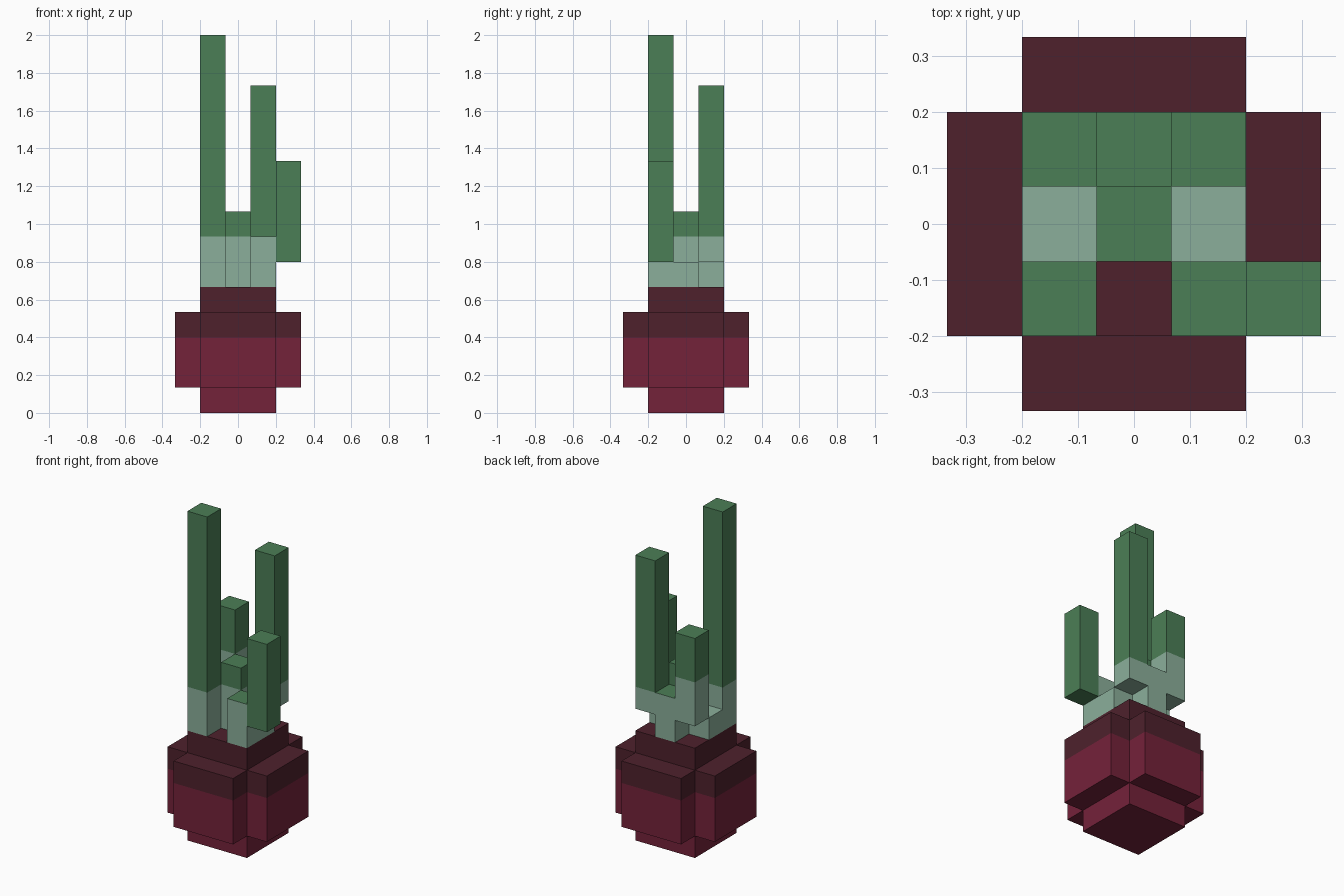
import bpy, bmesh

if "Cube" in bpy.data.objects:
    bpy.data.objects.remove(bpy.data.objects["Cube"])

U = 2 / 15  # one block


def material(name, r, g, b):
    def lin(c):
        c /= 255
        return c / 12.92 if c <= 0.04045 else ((c + 0.055) / 1.055) ** 2.4
    m = bpy.data.materials.new(name)
    m.diffuse_color = (lin(r), lin(g), lin(b), 1)
    m.use_nodes = True
    m.node_tree.nodes["Principled BSDF"].inputs["Base Color"].default_value = m.diffuse_color
    return m


GREEN = material("leaf green", 75, 126, 86)
PALE = material("pale green", 139, 175, 155)
DARK = material("dark maroon", 78, 33, 44)
RED = material("beet red", 116, 34, 58)


def block(name, lo, hi, split, lower, upper):
    """Box from lo to hi in block units; lower colour below the split height."""
    bm = bmesh.new()
    bmesh.ops.create_cube(bm, size=1)
    for v in bm.verts:
        v.co = [(lo[i] if v.co[i] < 0 else hi[i]) * U for i in range(3)]
    if lo[2] < split < hi[2]:
        bmesh.ops.bisect_plane(bm, geom=bm.verts[:] + bm.edges[:] + bm.faces[:],
                               plane_co=(0, 0, split * U), plane_no=(0, 0, 1))
    for f in bm.faces:
        f.material_index = int(f.calc_center_median().z > split * U)
    me = bpy.data.meshes.new(name)
    bm.to_mesh(me)
    bm.free()
    me.materials.append(lower)
    me.materials.append(upper)
    ob = bpy.data.objects.new(name, me)
    bpy.context.collection.objects.link(ob)


# Root bulb: a tall core crossed by two wide lobes
block("bulb_core", (-1.5, -1.5, 0), (1.5, 1.5, 5), 3, RED, DARK)
block("bulb_side_lobes", (-2.5, -1.5, 1), (2.5, 1.5, 4), 3, RED, DARK)
block("bulb_front_back_lobes", (-1.5, -2.5, 1), (1.5, 2.5, 4), 3, RED, DARK)

# Stalks: name, column x, column y, bottom, top, height where green starts
stalks = [
    ("tall_stalk", -1, -1, 5, 15, 7),
    ("back_right_stalk", 1, 1, 6, 13, 7),
    ("back_left_stalk", -1, 1, 6, 10, 8),
    ("centre_stalk", 0, 0, 5, 8, 7),
    ("outer_stalk", 2, -1, 6, 10, 6),
    ("front_right_stem", 1, -1, 5, 7, 7),
    ("back_stem", 0, 1, 5, 7, 7),
    ("left_stem", -1, 0, 5, 6, 7),
    ("right_stem", 1, 0, 5, 6, 7),
]
for name, x, y, z0, z1, split in stalks:
    # the outer stalk is green all over, underside included
    low = GREEN if split <= z0 else PALE
    block(name, (x - .5, y - .5, z0), (x + .5, y + .5, z1), split, low, GREEN)
